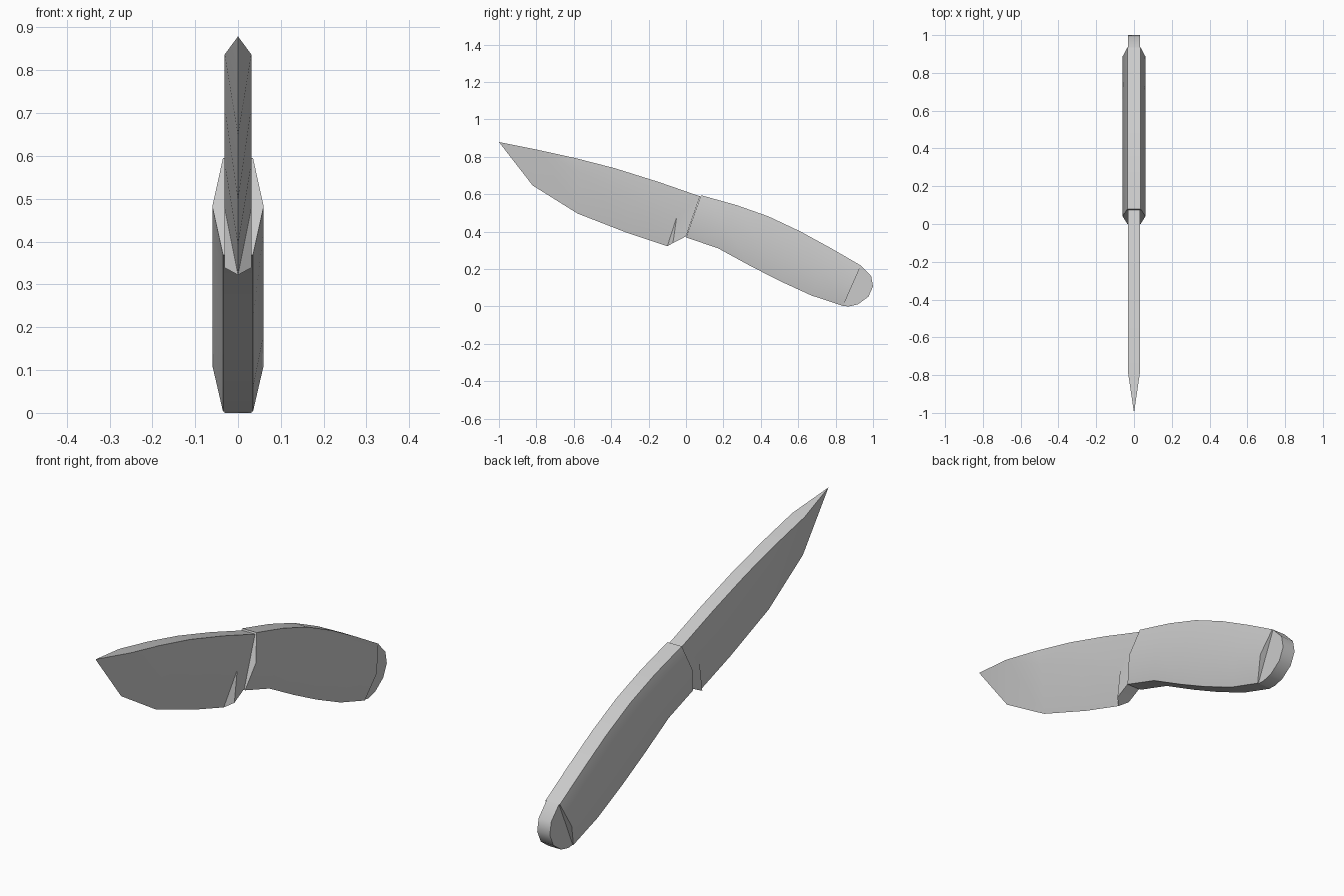
import bpy, bmesh

if "Cube" in bpy.data.objects:
    bpy.data.objects.remove(bpy.data.objects["Cube"])


def make_object(name, faces, angle):
    """Build a welded mesh from faces given as lists of 3D points."""
    bm = bmesh.new()
    for pts in faces:
        bm.faces.new([bm.verts.new(p) for p in pts])
    bmesh.ops.remove_doubles(bm, verts=bm.verts[:], dist=1e-5)
    bmesh.ops.recalc_face_normals(bm, faces=bm.faces[:])
    mesh = bpy.data.meshes.new(name)
    bm.to_mesh(mesh)
    bm.free()
    ob = bpy.data.objects.new(name, mesh)
    bpy.context.collection.objects.link(ob)
    bpy.ops.object.select_all(action='DESELECT')
    ob.select_set(True)
    bpy.context.view_layer.objects.active = ob
    bpy.ops.object.shade_smooth_by_angle(angle=angle)
    return ob


def at(x, points):
    return [(x, y, z) for y, z in points]


def bridge(a, b):
    return [[a[i], a[i + 1], b[i + 1], b[i]] for i in range(len(a) - 1)]


# Blade: flat upper sides, bevel ground down to a centred cutting edge
T = 0.031
tip = (0, -1, 0.882)
spine = [(-0.79, 0.84), (-0.59, 0.796), (-0.38, 0.742), (-0.15, 0.67), (0.075, 0.592)]
grind = [(-0.79, 0.84), (-0.56, 0.715), (-0.30, 0.585), (-0.05, 0.48)]
edge = at(0, [(-0.82, 0.65), (-0.58, 0.50), (-0.31, 0.395), (-0.10, 0.325)])
heel, base = (-0.07, 0.342), (0, 0.378)
faces = []
for s in (-T, T):
    g = at(s, grind)
    h = (s, *heel)
    faces += [[tip, g[0], edge[0]], [edge[-1], g[-1], h]]
    faces += bridge(g, edge)
    faces.append(at(s, spine + [base, heel] + grind[:0:-1]))
faces.append([tip, (-T, *spine[0]), (T, *spine[0])])
faces += bridge(at(-T, spine + [base, heel]), at(T, spine + [base, heel]))
faces.append([edge[-1], (-T, *heel), (T, *heel)])
make_object("blade", faces, 0.3)

# Handle: six-sided section swept along a curved grip
top = [(0.08, 0.598), (0.27, 0.545), (0.44, 0.485), (0.61, 0.405), (0.78, 0.312), (0.935, 0.222)]
bottom = [(0, 0.372), (0.17, 0.315), (0.34, 0.222), (0.50, 0.14), (0.67, 0.062), (0.84, 0.006)]
rings = []
for (ty, tz), (by, bz) in zip(top, bottom):
    my, mz = (ty + by) / 2, (tz + bz) / 2
    rings.append([(-0.035, ty, tz), (0.035, ty, tz), (0.06, my, mz),
                  (0.035, by, bz), (-0.035, by, bz), (-0.06, my, mz)])
faces = [rings[0], rings[-1]]
for a, b in zip(rings, rings[1:]):
    faces += bridge(a + a[:1], b + b[:1])
make_object("handle", faces, 0.9)

# Pommel: rounded end of the tang behind the grip
outline = [(0.84, 0.006), (0.87, 0.003), (0.92, 0.015), (0.975, 0.055), (1.0, 0.11),
           (0.99, 0.165), (0.935, 0.222)]
faces = [at(-T, outline), at(T, outline)]
faces += bridge(at(-T, outline + outline[:1]), at(T, outline + outline[:1]))
make_object("tang_end", faces, 0.7)

# Rest the lowest point on the floor
for ob in bpy.context.collection.objects:
    ob.location.z = -0.003
